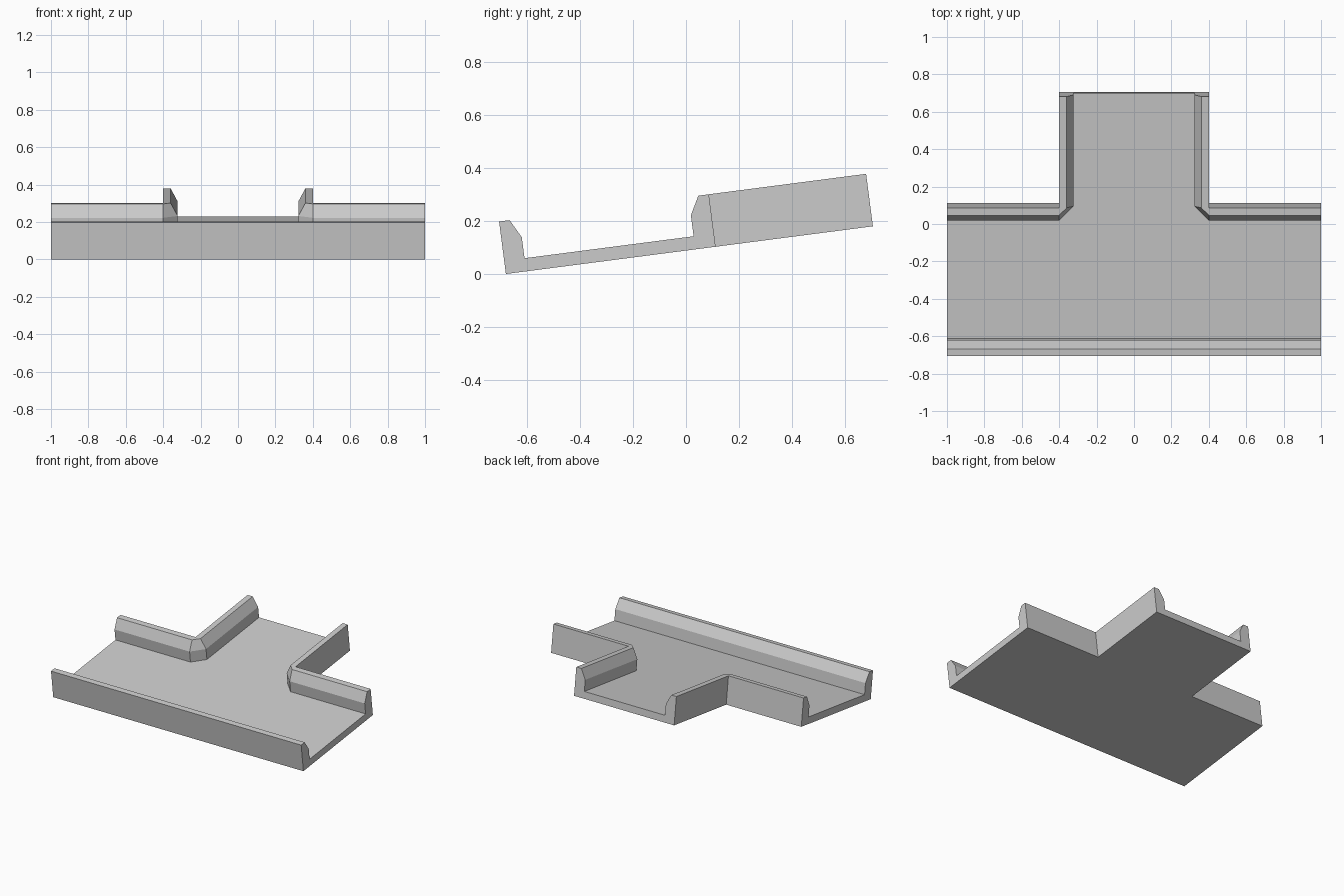
import bpy, bmesh, math
from mathutils import Matrix, Vector

if "Cube" in bpy.data.objects:
    bpy.data.objects.remove(bpy.data.objects["Cube"])

TILT = math.radians(7.4)
MAIN, LENGTH = 0.8, 1.4      # main channel depth, total depth with the branch
HALF, BRANCH = 1.0, 0.4      # half lengths in x
# Wall section: (inset from outer face, height)
WALL = [(0, 0), (0, 0.2), (0.04, 0.2), (0.0775, 0.13), (0.0775, 0.05)]

bm = bmesh.new()


def add_face(points):
    # Drop coincident corners; skip faces that collapse to an edge
    clean = []
    for p in points:
        if all((Vector(p) - Vector(q)).length > 1e-6 for q in clean):
            clean.append(p)
    if len(clean) > 2:
        bm.faces.new([bm.verts.new(p) for p in clean])


def front_path(d, h):
    return [(-HALF, d, h), (HALF, d, h)]


def corner_path(d, h, side):
    # Back wall turns into the branch wall with a flat chamfer at the inner corner
    return [(side * HALF, MAIN - d, h), (side * BRANCH, MAIN - d, h),
            (side * (BRANCH - d), MAIN, h), (side * (BRANCH - d), LENGTH, h)]


def sweep(paths):
    for a, b in zip(paths, paths[1:]):
        for i in range(len(a) - 1):
            add_face([a[i], a[i + 1], b[i + 1], b[i]])


front = [front_path(d, h) for d, h in WALL]
left = [corner_path(d, h, -1) for d, h in WALL]
right = [corner_path(d, h, 1) for d, h in WALL]

# Walls
for paths in (front, left, right):
    sweep(paths)

# Underside and channel floor
for k in (0, -1):
    add_face(front[k] + right[k] + left[k][::-1])

# Open channel ends
add_face([p[0] for p in front] + [p[0] for p in left][::-1])
add_face([p[1] for p in front] + [p[0] for p in right][::-1])
add_face([p[-1] for p in left] + [p[-1] for p in right][::-1])

bmesh.ops.remove_doubles(bm, verts=bm.verts, dist=1e-5)
bmesh.ops.recalc_face_normals(bm, faces=bm.faces)

# Tilt upward to the back, rest on the ground and centre in y
bm.transform(Matrix.Rotation(TILT, 4, 'X'))
ys = [v.co.y for v in bm.verts]
bm.transform(Matrix.Translation((0, -(min(ys) + max(ys)) / 2, -min(v.co.z for v in bm.verts))))

mesh = bpy.data.meshes.new("channel_junction")
bm.to_mesh(mesh)
bm.free()
bpy.context.collection.objects.link(bpy.data.objects.new("channel_junction", mesh))
